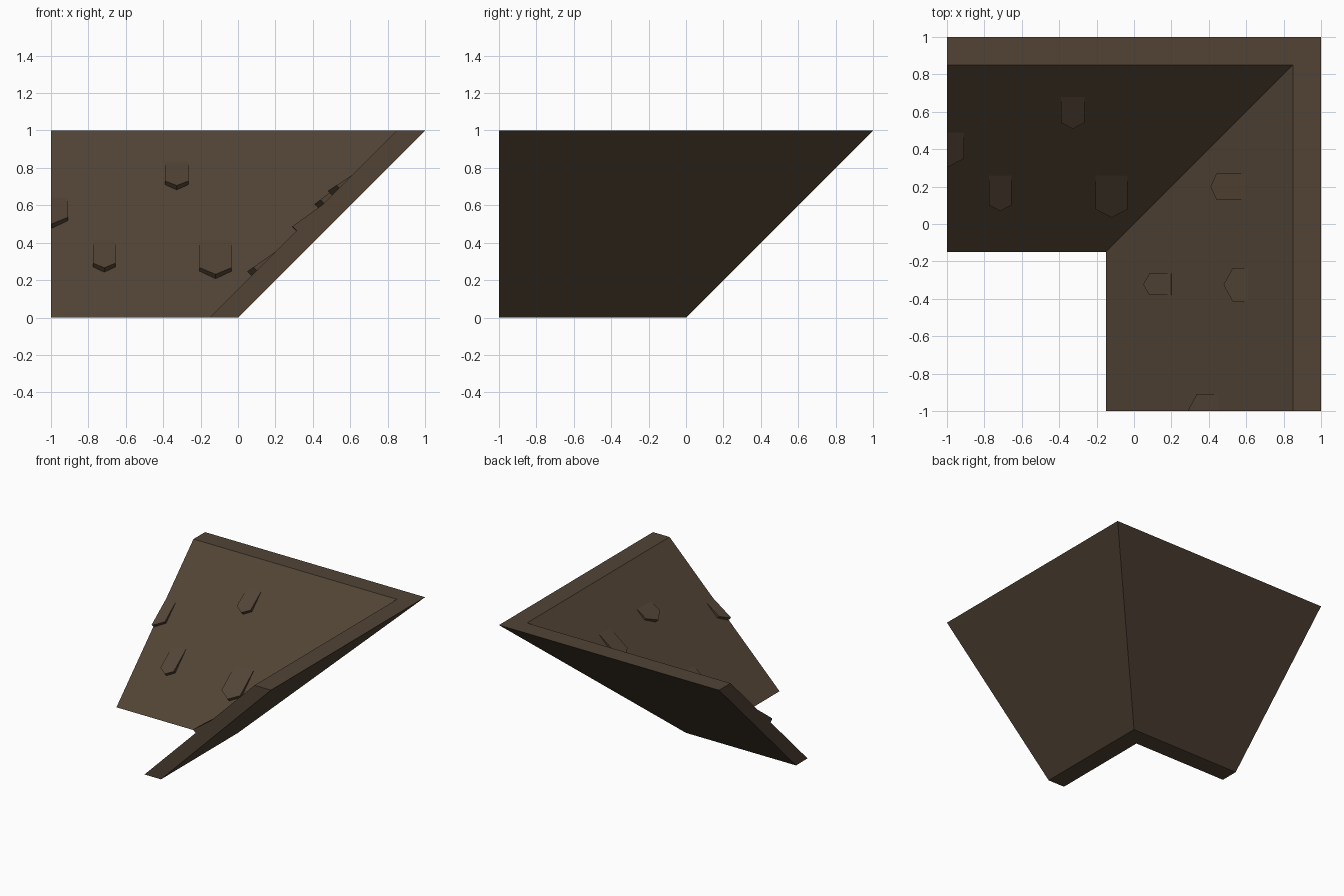
import bpy

if "Cube" in bpy.data.objects:
    bpy.data.objects.remove(bpy.data.objects["Cube"])

T = 0.15  # horizontal thickness of the roof slab


def material(name, color):
    m = bpy.data.materials.new(name)
    m.diffuse_color = (*color, 1)
    m.use_nodes = True
    m.node_tree.nodes["Principled BSDF"].inputs["Base Color"].default_value = m.diffuse_color
    return m


def make(name, verts, faces, mat):
    me = bpy.data.meshes.new(name)
    me.from_pydata(verts, [], faces)
    me.materials.append(mat)
    ob = bpy.data.objects.new(name, me)
    bpy.context.collection.objects.link(ob)
    return ob


def loft(name, low, high, mat):
    n = len(low)
    faces = [tuple(reversed(range(n))), tuple(range(n, 2 * n))]
    faces += [(i, (i + 1) % n, n + (i + 1) % n, n + i) for i in range(n)]
    return make(name, low + high, faces, mat)


roof_mat = material("roof_brown", (0.085, 0.057, 0.036))
tile_mat = material("shingle_brown", (0.085, 0.057, 0.036))


# Valley roof slab: L outline lofted along the 45 degree slope
def outline(z):
    i, o = z - T, z
    return [(-1, i, z), (-1, o, z), (o, o, z), (o, -1, z), (i, -1, z), (i, i, z)][::-1]


loft("roof_slab", outline(0), outline(1), roof_mat)


# Pointed wedge shingles, thick at the tip and sinking into the slope at the top
def shingle(name, side, a0, a1, tip, top, point=0.025, lift=0.0225):
    mid = (a0 + a1) / 2
    s0 = tip + lift
    plan = [(a0, top), (a0, s0 + point), (mid, s0), (a1, s0 + point), (a1, top)]
    if a0 < -1:  # cut flush with the end of the roof
        plan = [(-1, top), (-1, s0 + point * (mid + 1) / (mid - a0)), *plan[2:]]

    def place(a, s, l):
        p = (s - l, s + T + l)
        return (a, *p) if side == "back" else (p[0], a, p[1])

    low = [place(a, s, -0.005) for a, s in plan]
    high = [place(a, s, 0.001 + lift * min(1, (top - s) / (top - s0))) for a, s in plan]
    if side == "right":
        low, high = low[::-1], high[::-1]
    loft(name, low, high, tile_mat)


back = [(-0.39, -0.265, 0.51, 0.68), (-0.775, -0.655, 0.07, 0.26),
        (-0.205, -0.035, 0.035, 0.26), (-1.08, -0.91, 0.305, 0.49)]
right = [(0.13, 0.27, 0.41, 0.60), (-0.38, -0.265, 0.05, 0.20),
         (-0.415, -0.235, 0.48, 0.61), (-1.08, -0.91, 0.29, 0.45)]
for side, rows in (("back", back), ("right", right)):
    for k, (a0, a1, tip, top) in enumerate(rows, 1):
        shingle(f"{side}_shingle_{k}", side, a0, a1, tip, top,
                point=0.04 if a1 - a0 > 0.15 else 0.028)
